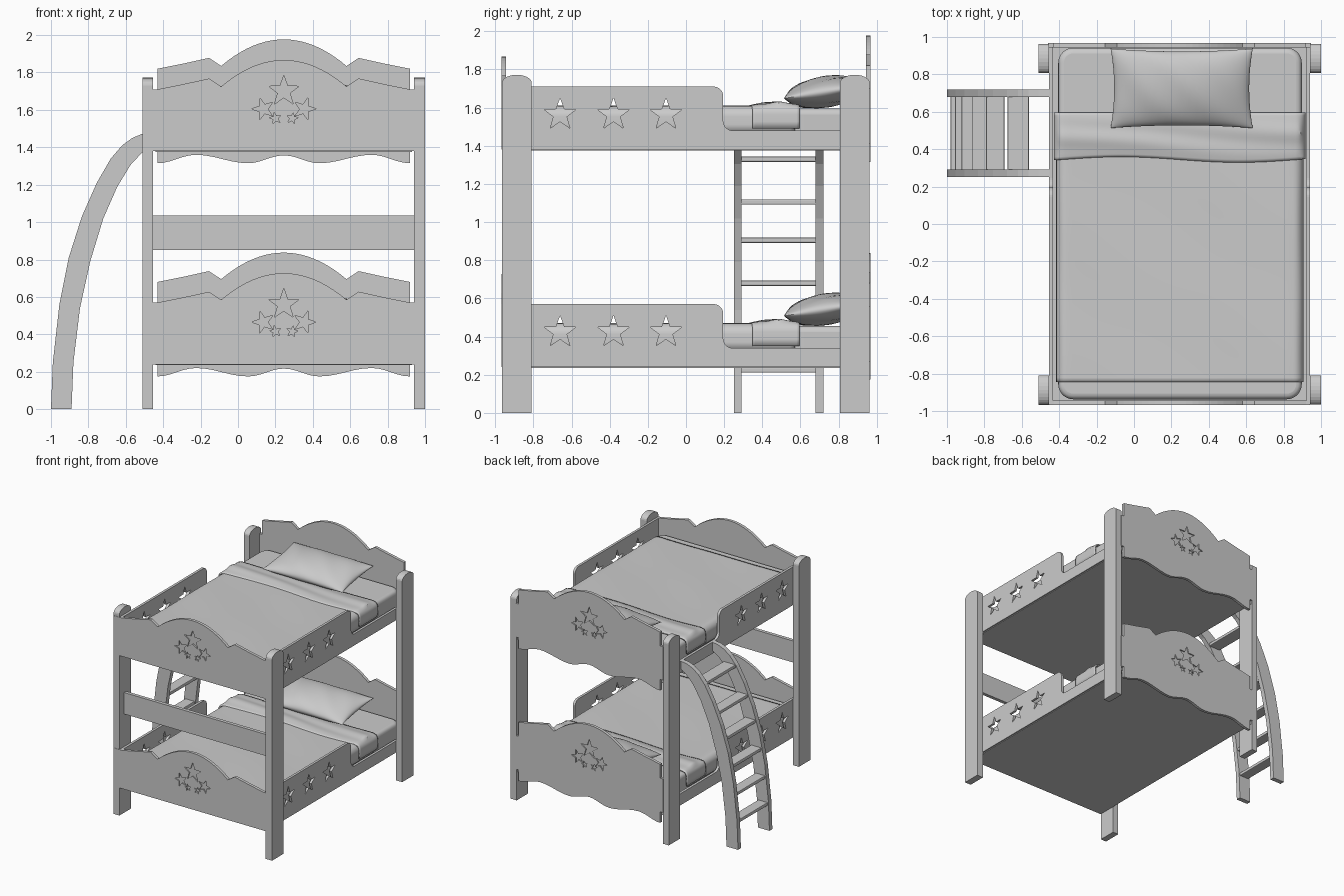
import bpy, bmesh
from math import sin, cos, pi, radians
from mathutils import Matrix

if "Cube" in bpy.data.objects:
    bpy.data.objects.remove(bpy.data.objects["Cube"])

CX = 0.245            # bed centre line in x
LEVELS = {"upper": 0.0, "lower": -1.14}


def make(name, bm, smooth=False):
    bmesh.ops.recalc_face_normals(bm, faces=bm.faces[:])
    me = bpy.data.meshes.new(name)
    bm.to_mesh(me)
    bm.free()
    ob = bpy.data.objects.new(name, me)
    bpy.context.collection.objects.link(ob)
    if smooth:
        bpy.context.view_layer.objects.active = ob
        ob.select_set(True)
        bpy.ops.object.shade_smooth_by_angle(angle=radians(40))
        ob.select_set(False)
    return ob


def add_prism(bm, pts, axis, a, b):
    """Extrude a 2D outline along x, y or z from a to b."""
    def v(p, d):
        return {"x": (d, p[0], p[1]), "y": (p[0], d, p[1]), "z": (p[0], p[1], d)}[axis]
    f = bm.faces.new([bm.verts.new(v(p, a)) for p in pts])
    g = bm.faces.new([bm.verts.new(v(p, b)) for p in pts])
    n = len(pts)
    for i in range(n):
        j = (i + 1) % n
        bm.faces.new((f.verts[i], f.verts[j], g.verts[j], g.verts[i]))


def prism(name, pts, axis, a, b, smooth=False):
    bm = bmesh.new()
    add_prism(bm, pts, axis, a, b)
    return make(name, bm, smooth)


def box(name, x0, x1, y0, y1, z0, z1):
    return prism(name, [(x0, y0), (x1, y0), (x1, y1), (x0, y1)], "z", z0, z1)


def arc(cx, cy, r, a0, a1, n=8):
    return [(cx + r * cos(radians(a0 + (a1 - a0) * i / n)),
             cy + r * sin(radians(a0 + (a1 - a0) * i / n))) for i in range(n + 1)]


def star(cx, cy, r, turn=0.0):
    return [(cx + (r if i % 2 == 0 else r * 0.4) * cos(pi / 2 + turn + i * pi / 5),
             cy + (r if i % 2 == 0 else r * 0.4) * sin(pi / 2 + turn + i * pi / 5)) for i in range(10)]


def cut_stars(ob, stars, axis, a, b):
    bm = bmesh.new()
    for s in stars:
        add_prism(bm, star(*s), axis, a, b)
    cutter = make(ob.name + "_star_cutter", bm)
    cutter.hide_render = True
    cutter.hide_viewport = True
    m = ob.modifiers.new("stars", "BOOLEAN")
    m.operation, m.object, m.solver = "DIFFERENCE", cutter, "EXACT"


def crest(base):
    """Scalloped board top, from right to left."""
    half = [(0.675, 0), (0.54, 0.027), (0.40, 0.058)]
    half += [(0.335 * (1 - i / 10), 0.015 + 0.142 * (1 - (1 - i / 10) ** 2)) for i in range(11)]
    return [(CX + d, base + h) for d, h in half] + [(CX - d, base + h) for d, h in half[-2::-1]]


def wavy_bottom(base):
    keys = [(-0.675, 0), (-0.47, .045), (-0.19, 0), (0, .042), (0.19, 0), (0.47, .045), (0.675, 0)]
    out = []
    for (x0, z0), (x1, z1) in zip(keys, keys[1:]):
        for i in range(6):
            t = i / 6
            out.append((CX + x0 + (x1 - x0) * t, base + z0 + (z1 - z0) * (1 - cos(pi * t)) / 2))
    return out + [(CX + 0.675, base)]


def board_stars(z):
    return [(CX, z, 0.085), (CX - .11, z - .095, .062, .3), (CX + .11, z - .095, .062, -.3),
            (CX - .045, z - .145, .032, .2), (CX + .045, z - .145, .032, -.2)]


def cover(name, y0, y1, lift, hem, ny, wave, dz):
    """Draped cloth: rounded cross-section swept along y."""
    w, top, r = 0.655 + lift, 1.602 + lift, 0.05
    right = [(w, hem), (w, (hem + top - r) / 2)] + arc(w - r, top - r, r, 0, 90, 6)
    flat = [((w - r) * (1 - 2 * i / 40), top) for i in range(1, 40)]
    sec = right + flat + [(-x, z) for x, z in right[::-1]]
    bm = bmesh.new()
    rows = []
    for j in range(ny + 1):
        t = j / ny
        row = []
        for x, z in sec:
            y = y0 + (y1 - y0) * t + wave * (1 - t) * sin(x * 5)
            zz = z + dz
            if z > top - 0.01:
                zz += 0.003 * sin(7 * x + 5 * y) * sin(4 * y - 2 * x)
                if wave:
                    zz += 0.012 * sin(pi * t) ** 2 * (0.5 + 0.5 * sin(4 * x + 9 * t)) - 0.008 * (2 * t - 1) ** 4
            row.append(bm.verts.new((CX + x, y, zz)))
        rows.append(row)
    for a, b in zip(rows, rows[1:]):
        for i in range(len(sec) - 1):
            bm.faces.new((a[i], a[i + 1], b[i + 1], b[i]))
    ob = make(name, bm, True)
    m = ob.modifiers.new("thickness", "SOLIDIFY")
    m.thickness, m.offset = 0.012, 0


def pillow(name, dz):
    n = 28
    bm = bmesh.new()
    for side in (1, -1):
        g = []
        for i in range(n + 1):
            row = []
            for j in range(n + 1):
                u, v = sin(pi / 2 * (2 * i / n - 1)), sin(pi / 2 * (2 * j / n - 1))
                h = (max(0, (1 - u * u) * (1 - v * v))) ** 0.5
                row.append(bm.verts.new((0.38 * u * (1 - .05 * (1 - v * v)),
                                         0.215 * v * (1 - .07 * (1 - u * u)),
                                         side * h * 0.08 * (1 + .05 * sin(9 * u + 4 * v)))))
            g.append(row)
        for i in range(n):
            for j in range(n):
                bm.faces.new((g[i][j], g[i + 1][j], g[i + 1][j + 1], g[i][j + 1]))
    bmesh.ops.remove_doubles(bm, verts=bm.verts[:], dist=1e-5)
    bm.transform(Matrix.Translation((0.255, 0.725, 1.682 + dz)) @ Matrix.Rotation(radians(9), 4, "X"))
    make(name, bm, True)


# Four corner posts with rounded tops
for xn, x0, x1 in (("left", -0.51, -0.455), ("right", 0.94, 1.0)):
    for yn, yc in (("front", -0.887), ("back", 0.885)):
        top = [(yc + 0.078 * cos(pi * i / 12), 1.73 + 0.042 * sin(pi * i / 12)) for i in range(13)]
        prism(f"{yn}_{xn}_post", [(yc - .078, 0), (yc + .078, 0)] + top, "x", x0, x1)

for lv, dz in LEVELS.items():
    # Footboard with straight lower edge and recessed stars
    z = 1.38 + dz
    ob = prism(f"{lv}_footboard", [(-0.51, z), (0.94, z), (0.94, 1.71 + dz)] + crest(1.71 + dz)
               + [(-0.51, 1.71 + dz)], "y", -0.968, -0.943)
    cut_stars(ob, board_stars(1.70 + dz), "y", -1.0, -0.958)
    # Headboard with wavy lower edge and side tabs
    xl, xr, a, b = CX - .705, CX + .70, 1.41 + dz, 1.70 + dz
    ob = prism(f"{lv}_headboard", wavy_bottom(1.315 + dz)
               + [(CX + .675, a), (xr, a), (xr, b), (CX + .675, b)] + crest(1.82 + dz)
               + [(CX - .675, b), (xl, b), (xl, a), (CX - .675, a)], "y", 0.943, 0.968)
    cut_stars(ob, board_stars(1.77 + dz), "y", 0.958, 1.0)
    # Side rails with step-in cutout and star holes
    rail = [(-0.95, 1.38), (0.95, 1.38), (0.95, 1.48)] + arc(0.245, 1.53, 0.05, 270, 180) \
        + arc(0.145, 1.66, 0.05, 0, 90) + [(-0.95, 1.71)]
    rail = [(y, zz + dz) for y, zz in rail]
    for xn, x0, x1 in (("left", -0.455, -0.433), ("right", 0.921, 0.942)):
        ob = prism(f"{lv}_{xn}_rail", rail, "x", x0, x1)
        cut_stars(ob, [(y, 1.563 + dz, 0.088) for y in (-.66, -.38, -.105)], "x", x0 - .02, x1 + .02)
    # Base plate, mattress, bedding
    box(f"{lv}_base", -0.44, 0.93, -0.945, 0.945, 1.375 + dz, 1.40 + dz)
    x0, x1, y0, y1, r = -0.405, 0.897, -0.937, 0.942, 0.08
    ob = prism(f"{lv}_mattress", arc(x1 - r, y1 - r, r, 0, 90) + arc(x0 + r, y1 - r, r, 90, 180)
               + arc(x0 + r, y0 + r, r, 180, 270) + arc(x1 - r, y0 + r, r, 270, 360),
               "z", 1.40 + dz, 1.595 + dz, True)
    m = ob.modifiers.new("soft edge", "BEVEL")
    m.width, m.segments, m.limit_method, m.angle_limit = 0.03, 4, "ANGLE", radians(50)
    cover(f"{lv}_blanket", -0.845, 0.57, 0.0, 1.47, 60, 0.0, dz)
    cover(f"{lv}_blanket_fold", 0.345, 0.595, 0.012, 1.49, 16, -0.015, dz)
    pillow(f"{lv}_pillow", dz)

# Cross rail between the front posts
box("middle_rail", -0.455, 0.94, -0.90, -0.87, 0.85, 1.035)

# Ladder: curved sides and treads
outer = [(-1.0, 0), (-.99, .25), (-.955, .56), (-.905, .81), (-.835, 1.03), (-.755, 1.21),
         (-.68, 1.34), (-.62, 1.41), (-.565, 1.45), (-.51, 1.473), (-.455, 1.48)]
inner = [(-.89, 0), (-.88, .25), (-.845, .54), (-.79, .79), (-.72, 1.02), (-.645, 1.19),
         (-.575, 1.305), (-.51, 1.375), (-.455, 1.41)]
for n, y in (("front", 0.252), ("back", 0.68)):
    prism(f"ladder_{n}_side", outer + inner[::-1], "y", y, y + 0.04)


def x_at(curve, z):
    for (xa, za), (xb, zb) in zip(curve, curve[1:]):
        if za <= z <= zb:
            return xa + (xb - xa) * (z - za) / (zb - za)


for i, z in enumerate((0.225, 0.45, 0.68, 0.905, 1.105, 1.33)):
    xa, xb = x_at(outer, z) + .01, x_at(inner, z) - .01
    ob = box(f"ladder_tread_{i + 1}", xa, xb, 0.285, 0.688, z - 0.014, z + 0.014)
    m = ob.modifiers.new("round", "BEVEL")
    m.width, m.segments = 0.006, 2
